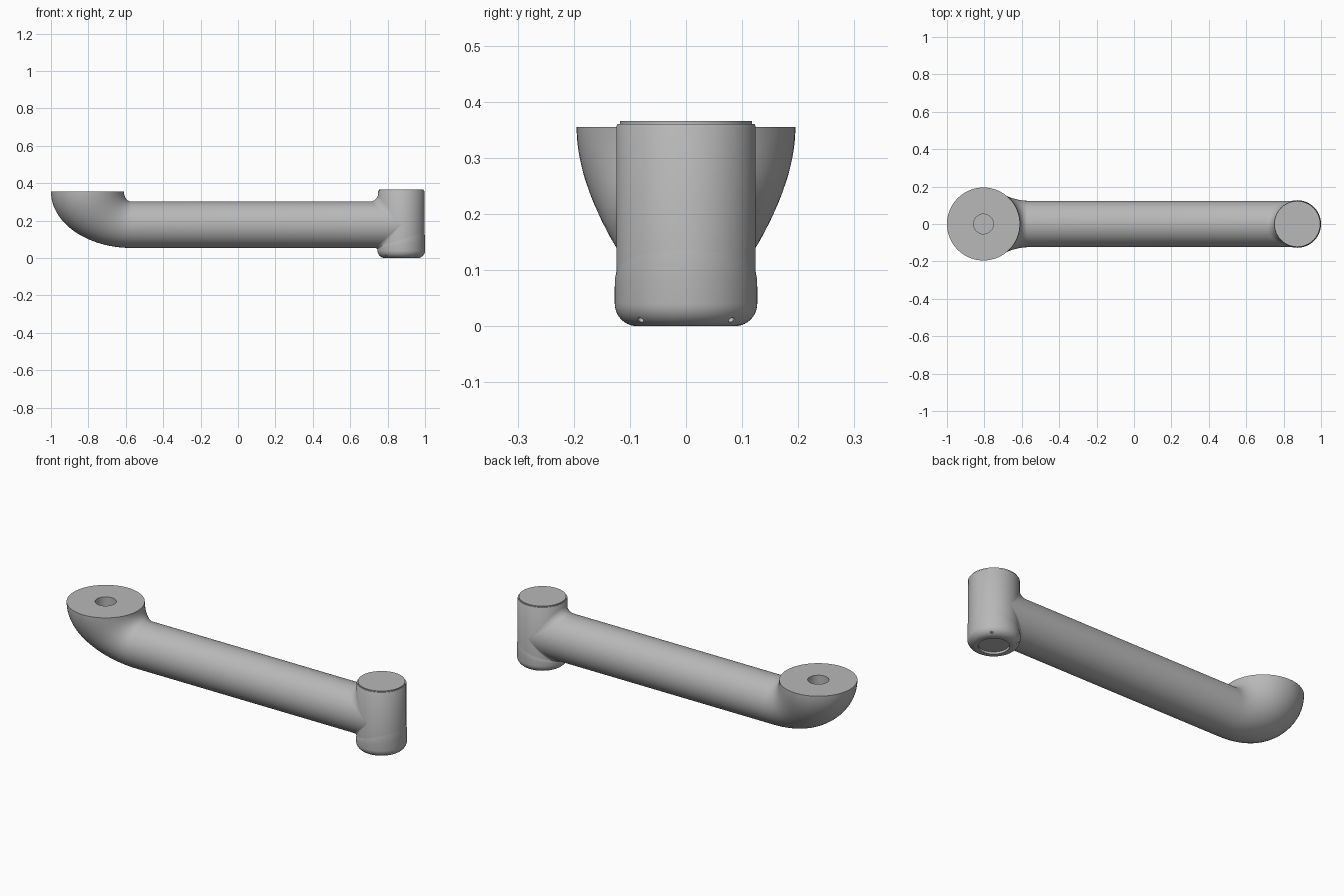
import bpy, bmesh
from math import sin, cos, pi, sqrt
from mathutils import Vector

if "Cube" in bpy.data.objects:
    bpy.data.objects.remove(bpy.data.objects["Cube"])

SEG = 64
TUBE_R, TUBE_Z = 0.124, 0.178     # arm tube
DISC_X, DISC_R, DISC_Z = -0.805, 0.195, 0.355   # mounting flange
POST_X, POST_R = 0.873, 0.124     # upright post
BEND_X = -0.57

grey = bpy.data.materials.new("satin grey")
grey.use_nodes = True
colour = (0.48, 0.48, 0.48, 1)
grey.diffuse_color = colour
bsdf = next(n for n in grey.node_tree.nodes if n.type == "BSDF_PRINCIPLED")
bsdf.inputs["Base Color"].default_value = colour

ANGLES = [2 * pi * i / SEG for i in range(SEG)]


def loft(name, rings):
    """Skin a list of point rings and close both ends."""
    bm = bmesh.new()
    loops = [[bm.verts.new(p) for p in ring] for ring in rings]
    for a, b in zip(loops, loops[1:]):
        for i in range(SEG):
            j = (i + 1) % SEG
            bm.faces.new((a[i], a[j], b[j], b[i]))
    bm.faces.new(loops[0])
    bm.faces.new(loops[-1])
    bmesh.ops.recalc_face_normals(bm, faces=bm.faces)
    mesh = bpy.data.meshes.new(name)
    bm.to_mesh(mesh)
    bm.free()
    mesh.materials.append(grey)
    obj = bpy.data.objects.new(name, mesh)
    bpy.context.collection.objects.link(obj)
    return obj


def circle(x, r, z, tilt=0.0):
    return [(x + r * cos(a), r * sin(a), z + tilt * r * cos(a)) for a in ANGLES]


def smooth(obj):
    bpy.ops.object.select_all(action="DESELECT")
    obj.select_set(True)
    bpy.context.view_layer.objects.active = obj
    bpy.ops.object.shade_smooth_by_angle(angle=0.6)


def bend_ring(t):
    """Section of the elbow: t = pi/2 is the flange, t = 0 is the tube."""
    inner = Vector((BEND_X - 0.04 * sin(t), 0, DISC_Z - (DISC_Z - TUBE_Z - TUBE_R) * cos(t)))
    outer = Vector((BEND_X - 0.43 * sin(t), 0, DISC_Z - (DISC_Z - TUBE_Z + TUBE_R) * cos(t)))
    mid = (inner + outer) / 2
    width = TUBE_R + (DISC_R - TUBE_R) * sin(t) ** 1.6
    return [mid + (inner - mid) * cos(a) + Vector((0, width * sin(a), 0)) for a in ANGLES]


def fillet_ring(t):
    """Tube end flaring onto the side of the post."""
    ring = []
    for a in ANGLES:
        c, y = cos(a), TUBE_R * sin(a)
        f = max(0.001, (0.045 if c > 0 else 0.02) * abs(c))
        contact = POST_X - sqrt(max(0, POST_R ** 2 - y ** 2)) + 0.001
        rise = f * (1 - cos(t)) * (1 if c > 0 else -1)
        ring.append((contact - f + f * sin(t), y, TUBE_Z + TUBE_R * c + rise))
    return ring


# Arm: blind flange hole, flange face, elbow, straight tube and flared end
rings = [circle(DISC_X, 0.053, DISC_Z - 0.1), circle(DISC_X, 0.053, DISC_Z)]
rings += [bend_ring(pi / 2 * (1 - i / 28)) for i in range(29)]
rings += [fillet_ring(pi / 2 * i / 10) for i in range(11)]
smooth(loft("arm_tube", rings))

# Upright post with a thin stepped lid
smooth(loft("upright_post", [circle(POST_X, r, z) for r, z in
            ((POST_R, 0.045), (POST_R, 0.357), (0.122, 0.36))]))
smooth(loft("post_lid", [circle(POST_X, 0.118, z) for z in (0.35, 0.366)]))

# End cap: slanted seam on top, rounded foot, recessed underside
cap_rings = [circle(POST_X, 0.124, 0.098, 0.3), circle(POST_X, 0.1265, 0.084, 0.24),
             circle(POST_X, 0.127, 0.07, 0.17)]
cap_rings += [circle(POST_X, 0.087 + 0.04 * cos(t), 0.04 - 0.04 * sin(t))
              for t in (pi / 2 * i / 10 for i in range(11))]
cap_rings += [circle(POST_X, r, z) for r, z in ((0.075, 0), (0.075, 0.012))]
cap = loft("end_cap", cap_rings)

# Four small screw holes around the rounded foot
for sx in (-1, 1):
    for sy in (-1, 1):
        direction = Vector((sx, sy, -1.4)).normalized()
        place = Vector((POST_X + 0.079 * sx, 0.079 * sy, 0.013))
        bpy.ops.mesh.primitive_cylinder_add(
            vertices=16, radius=0.006, depth=0.03, location=place,
            rotation=direction.to_track_quat("Z", "Y").to_euler())
        cutter = bpy.context.object
        cutter.name = "screw_hole_cutter"
        cutter.hide_render = True
        cutter.data.materials.append(grey)
        bpy.context.view_layer.objects.active = cap
        cut = cap.modifiers.new("screw_hole", "BOOLEAN")
        cut.operation = "DIFFERENCE"
        cut.solver = "EXACT"
        cut.object = cutter
        bpy.ops.object.modifier_apply(modifier=cut.name)
        bpy.data.objects.remove(cutter)
smooth(cap)
